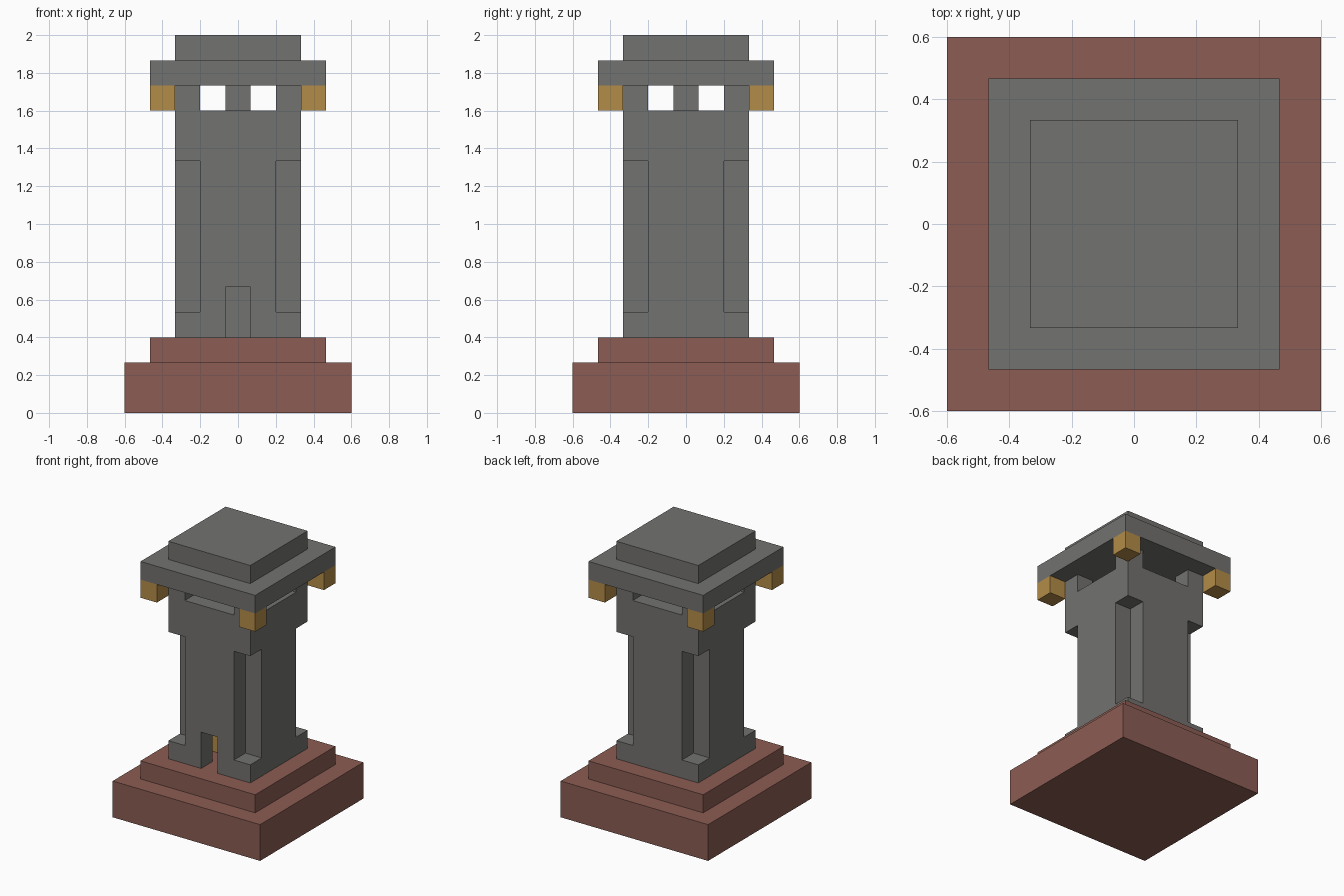
import bpy, bmesh
from mathutils import Vector

cube = bpy.data.objects.get("Cube")
if cube:
    bpy.data.objects.remove(cube, do_unlink=True)

U = 2 / 15          # one building block
DECK = 3            # blocks below the tower


def material(name, rgb):
    mat = bpy.data.materials.new(name)
    mat.use_nodes = True
    mat.diffuse_color = (*rgb, 1)
    mat.node_tree.nodes["Principled BSDF"].inputs["Base Color"].default_value = (*rgb, 1)
    return mat


stone = material("grey stone", (0.17, 0.168, 0.162))
brick = material("red brick", (0.262, 0.109, 0.087))
gold = material("lantern gold", (0.456, 0.262, 0.065))


def finish(name, bm, mat):
    mesh = bpy.data.meshes.new(name)
    bm.to_mesh(mesh)
    bm.free()
    mesh.materials.append(mat)
    obj = bpy.data.objects.new(name, mesh)
    bpy.context.collection.objects.link(obj)
    return obj


def block(name, x, y, bottom, width, height, mat):
    """Box in block units, centred on x and y."""
    bm = bmesh.new()
    bmesh.ops.create_cube(bm, size=1)
    for v in bm.verts:
        v.co = Vector((x + v.co.x * width, y + v.co.y * width,
                       bottom + (v.co.z + 0.5) * height)) * U
    return finish(name, bm, mat)


def tower_filled(x, y, z):
    """Which cells of the hollow tower are stone."""
    if max(abs(x), abs(y)) > 2:
        return False
    if x == 0 and y == 0:                       # central column
        return True
    if abs(x) == 2 and abs(y) == 2:             # notched corners and posts
        return z < 1 or z >= 7
    if max(abs(x), abs(y)) < 2:                 # hollow inside
        return False
    doorway = x == 0 and y == -2 and z < 2
    return z < 9 and not doorway


# Tower: only the faces between stone and air, merged into large flat faces
bm = bmesh.new()
for x in range(-2, 3):
    for y in range(-2, 3):
        for z in range(10):
            if not tower_filled(x, y, z):
                continue
            for axis in range(3):
                for sign in (-1, 1):
                    n = Vector((0, 0, 0))
                    n[axis] = sign
                    nz = z + int(n.z)
                    if nz < 0 or nz > 9 or tower_filled(x + int(n.x), y + int(n.y), nz):
                        continue
                    a = Vector((0, 0, 0))
                    a[(axis + 1) % 3] = 0.5
                    b = n.cross(a)
                    centre = Vector((x, y, z + DECK + 0.5)) + n / 2
                    corners = (centre - a - b, centre + a - b, centre + a + b, centre - a + b)
                    bm.faces.new([bm.verts.new(c * U) for c in corners])
bmesh.ops.remove_doubles(bm, verts=bm.verts, dist=0.001)
bmesh.ops.dissolve_limit(bm, angle_limit=0.01, verts=bm.verts, edges=bm.edges)
finish("tower", bm, stone)

# Stepped base
block("plinth", 0, 0, 0, 9, 2, brick)
block("plinth_step", 0, 0, 2, 7, 1, brick)

# Roof
block("roof_eave", 0, 0, 13, 7, 1, stone)
block("roof_cap", 0, 0, 14, 5, 1, stone)

# Lanterns under the eave corners, and lamps on the floor inside
for sx, side in ((-1, "right"), (1, "left")):
    for sy, end in ((-1, "front"), (1, "back")):
        block(f"lantern_{end}_{side}", 3 * sx, 3 * sy, 12, 1, 1, gold)
    block(f"floor_lamp_{side}", sx, 0, DECK, 1, 1, gold)
